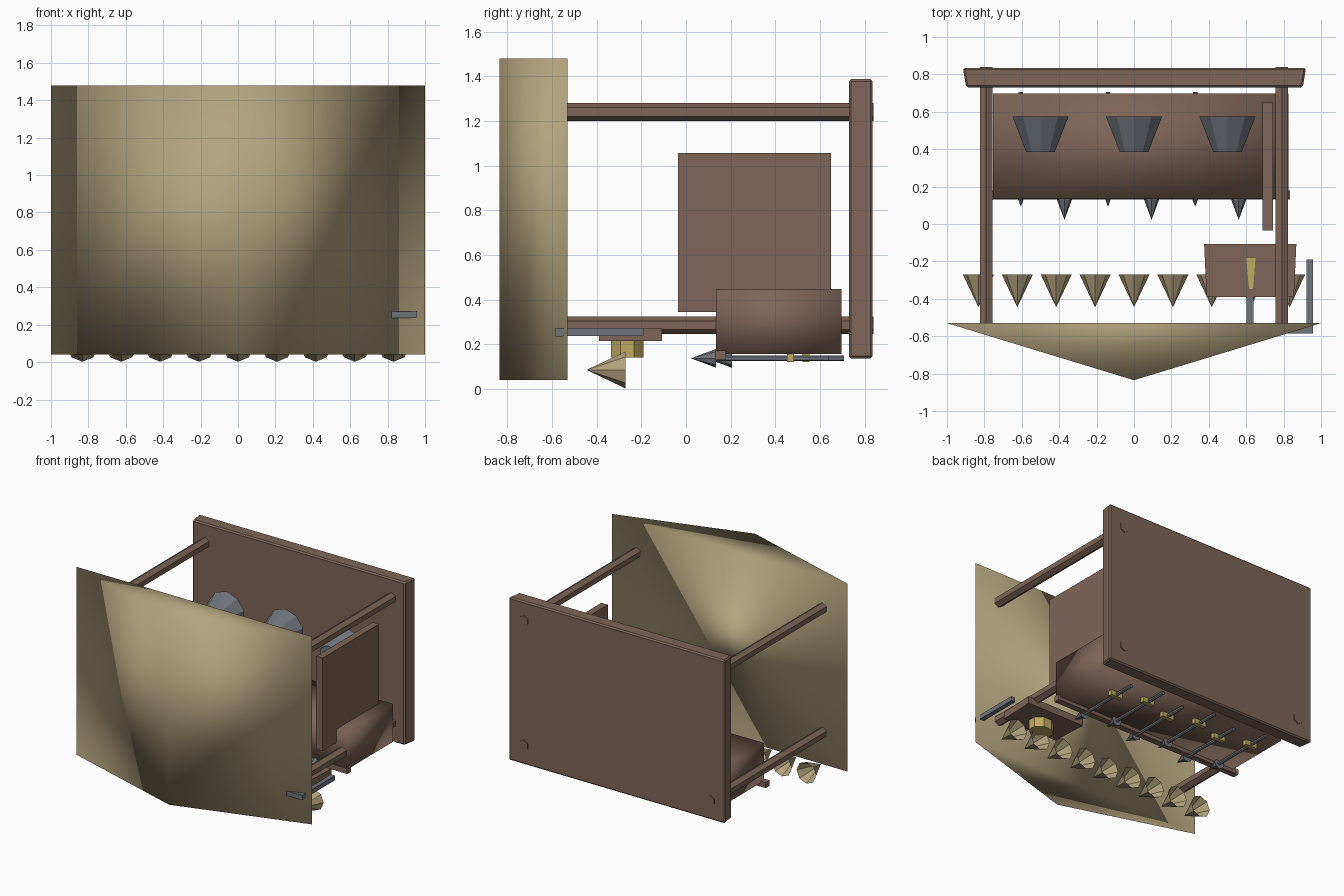
import bpy, bmesh, math
from mathutils import Matrix, Vector

cube = bpy.data.objects.get("Cube")
if cube:
    bpy.data.objects.remove(cube, do_unlink=True)


def material(name, color):
    m = bpy.data.materials.new(name)
    m.use_nodes = True
    m.diffuse_color = (*color, 1)
    m.node_tree.nodes["Principled BSDF"].inputs["Base Color"].default_value = (*color, 1)
    return m


KHAKI = material("khaki", (0.45, 0.37, 0.21))
WOOD = material("brown wood", (0.21, 0.13, 0.095))
STEEL = material("grey steel", (0.16, 0.175, 0.195))
BRASS = material("yellow brass", (0.52, 0.40, 0.12))


def finish(name, bm, mat, smooth=False):
    bmesh.ops.recalc_face_normals(bm, faces=bm.faces)
    mesh = bpy.data.meshes.new(name)
    bm.to_mesh(mesh)
    bm.free()
    mesh.materials.append(mat)
    for p in mesh.polygons:
        p.use_smooth = smooth
    ob = bpy.data.objects.new(name, mesh)
    bpy.context.collection.objects.link(ob)
    return ob


def box(name, xs, ys, zs, mat, smooth=False, front_inset=0):
    """Box from ranges; front_inset narrows its -y end in x."""
    bm = bmesh.new()
    bmesh.ops.create_cube(bm, size=1)
    mid = Vector([sum(r) / 2 for r in (xs, ys, zs)])
    size = Vector([r[1] - r[0] for r in (xs, ys, zs)])
    for v in bm.verts:
        if v.co.y < 0:
            v.co.x *= 1 - 2 * front_inset / size.x
        v.co = mid + v.co * size
    return finish(name, bm, mat, smooth)


def cone(name, center, r_front, r_back, ys, sides, mat, caps=True, smooth=False):
    """Cone, frustum or rod along y, with a vertex pointing up."""
    bm = bmesh.new()
    bmesh.ops.create_cone(bm, cap_ends=caps, segments=sides, radius1=r_back,
                          radius2=r_front, depth=ys[1] - ys[0])
    bmesh.ops.rotate(bm, verts=bm.verts, matrix=Matrix.Rotation(math.pi / 2, 3, 'X'))
    bmesh.ops.translate(bm, verts=bm.verts, vec=(center[0], sum(ys) / 2, center[1]))
    bmesh.ops.remove_doubles(bm, verts=bm.verts, dist=0.0005)
    return finish(name, bm, mat, smooth)


# Wedge-shaped front shield
bm = bmesh.new()
base = bm.faces.new([bm.verts.new(p) for p in
                     ((-1, -0.53, 0.04), (0, -0.835, 0.04), (1, -0.53, 0.04))])
top = bmesh.ops.extrude_face_region(bm, geom=[base])["geom"]
bmesh.ops.translate(bm, vec=(0, 0, 1.44),
                    verts=[g for g in top if isinstance(g, bmesh.types.BMVert)])
finish("front_shield", bm, KHAKI, smooth=True)

# Rear wall, narrower towards the front
wall = box("rear_wall", (-0.915, 0.92), (0.73, 0.835), (0.137, 1.387), WOOD, front_inset=0.018)
bevel = wall.modifiers.new("bevel", 'BEVEL')
bevel.width = 0.01
bevel.segments = 1

# Four long frame rails
for x, side in ((-0.79, "right"), (0.79, "left")):
    for z, level in ((0.285, "lower"), (1.24, "upper")):
        end = 0.81 if side == "right" and level == "upper" else 0.84
        cone(f"{level}_{side}_rail", (x, z), 0.04, 0.04, (-0.53, end), 6, WOOD)

# Bench, upright side board and cross bar
box("bench", (-0.755, 0.825), (0.135, 0.697), (0.157, 0.448), WOOD, smooth=True)
box("side_board", (0.688, 0.742), (-0.035, 0.65), (0.345, 1.057), WOOD)
box("cross_bar", (-0.8, 0.835), (0.13, 0.178), (0.13, 0.172), WOOD)

# Steel cups on the rear side
for i, x in enumerate((-0.5, 0, 0.5)):
    cone(f"steel_cup_{i + 1}", (x, 0.845), 0.08, 0.158, (0.385, 0.575), 10, STEEL)

# Bolts under the bench, alternately set back, with brass clips
for i in range(6):
    x = -0.605 + i * 0.233
    back = 0 if i % 2 else 0.07
    cone(f"bolt_head_{i + 1}", (x, 0.137), 0, 0.042, (0.022 + back, 0.135 + back), 8, STEEL)
    cone(f"bolt_shaft_{i + 1}", (x, 0.137), 0.013, 0.013, (0.13 + back, 0.637 + back), 6, STEEL)
    y = 0.468 + back
    box(f"bolt_clip_{i + 1}", (x - 0.05, x + 0.05), (y - 0.016, y + 0.016), (0.12, 0.157), BRASS)

# Row of hollow spikes behind the shield
for i in range(9):
    cone(f"spike_{i + 1}", ((i - 4) * 0.208, 0.085), 0, 0.083, (-0.445, -0.27), 8,
         KHAKI, caps=False)

# Small tray with a brass hub and a thin pointer
box("tray", (0.375, 0.868), (-0.39, -0.108), (0.215, 0.27), WOOD, front_inset=0.013)
bm = bmesh.new()
bmesh.ops.create_cone(bm, cap_ends=True, segments=8, radius1=0.078, radius2=0.078, depth=0.08)
bmesh.ops.rotate(bm, verts=bm.verts, matrix=Matrix.Rotation(math.pi / 8, 3, 'Z'))
bmesh.ops.scale(bm, verts=bm.verts, vec=(1.2, 1, 1))
bmesh.ops.translate(bm, verts=bm.verts, vec=(0.625, -0.263, 0.18))
finish("brass_hub", bm, BRASS)
bm = bmesh.new()
bm.faces.new([bm.verts.new((x, y, 0.274)) for x, y in
              ((0.6, -0.183), (0.615, -0.348), (0.637, -0.348), (0.65, -0.183))])
finish("brass_pointer", bm, BRASS)

# Bent crank handle
box("crank_stem", (0.602, 0.64), (-0.575, -0.38), (0.238, 0.27), STEEL)
box("crank_arm", (0.602, 0.955), (-0.585, -0.553), (0.235, 0.27), STEEL)
box("crank_grip", (0.922, 0.957), (-0.585, -0.19), (0.238, 0.273), STEEL)
